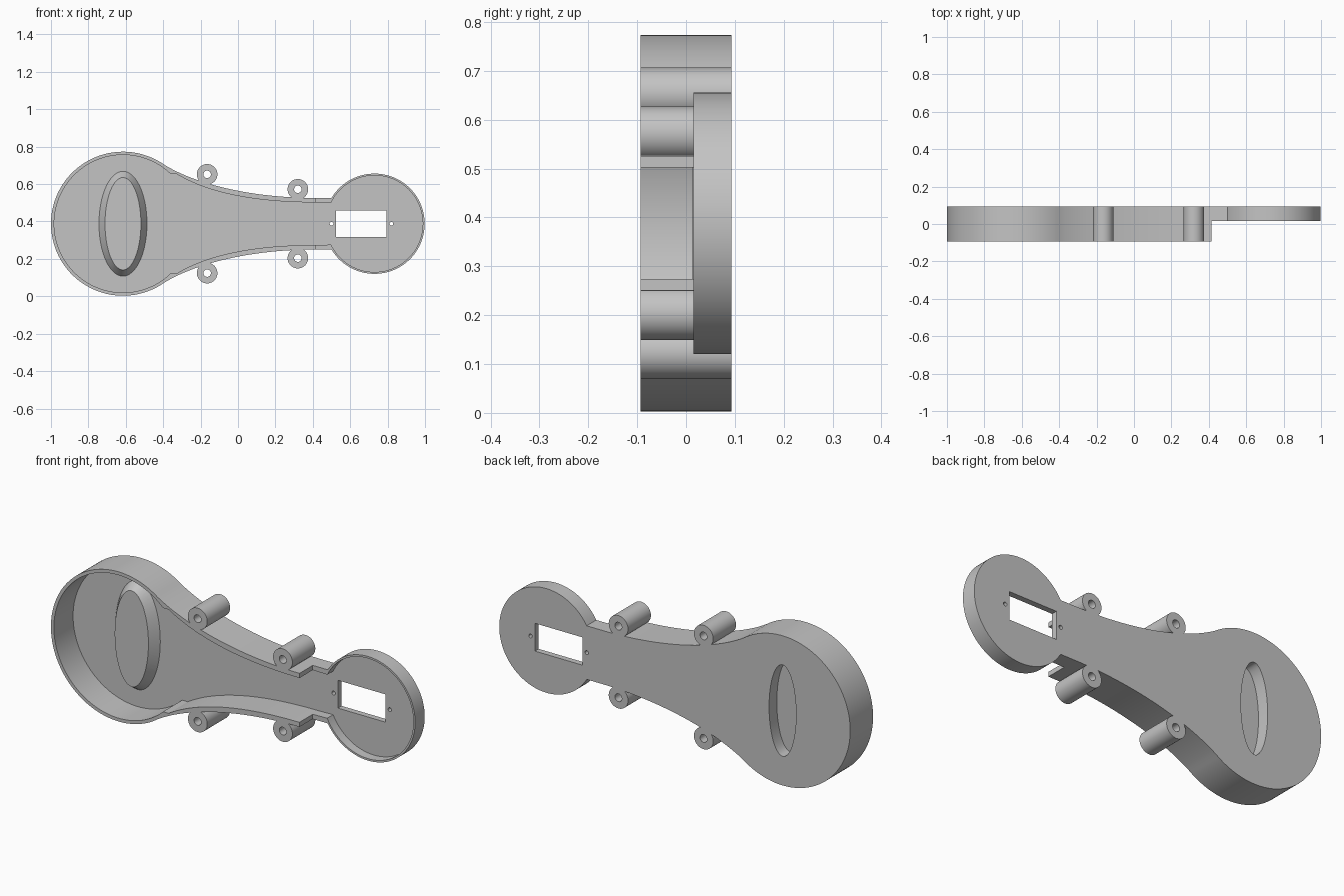
import bpy, bmesh
from math import cos, sin, pi, asin
from mathutils import Vector
from mathutils.geometry import interpolate_bezier

if "Cube" in bpy.data.objects:
    bpy.data.objects.remove(bpy.data.objects["Cube"])

grey = bpy.data.materials.new("plain grey")
grey.use_nodes = True
grey.diffuse_color = (0.55, 0.55, 0.55, 1)
grey.node_tree.nodes["Principled BSDF"].inputs["Base Color"].default_value = (0.55, 0.55, 0.55, 1)

MID = 0.388                       # height of the long axis
BACK, FRONT = 0.093, -0.093
STEP = 0.015                      # front of the thinner small end
FLOOR = 0.063                     # inner face of the back plate
BIG_X, SMALL_X = -0.615, 0.73


def loft(name, back, y_back, front, y_front):
    """Solid between two outlines in the xz plane."""
    bm = bmesh.new()
    a = [bm.verts.new((x, y_back, z)) for x, z in back]
    b = [bm.verts.new((x, y_front, z)) for x, z in front]
    bm.faces.new(a)
    bm.faces.new(b[::-1])
    for i in range(len(a)):
        j = (i + 1) % len(a)
        bm.faces.new((a[i], b[i], b[j], a[j]))
    bmesh.ops.recalc_face_normals(bm, faces=bm.faces)
    mesh = bpy.data.meshes.new(name)
    bm.to_mesh(mesh)
    bm.free()
    mesh.materials.append(grey)
    obj = bpy.data.objects.new(name, mesh)
    bpy.context.collection.objects.link(obj)
    return obj


def prism(name, outline, y0, y1):
    return loft(name, outline, y0, outline, y1)


def ellipse(x, z, a, b, n=64):
    return [(x + a * cos(2 * pi * i / n), z + b * sin(2 * pi * i / n)) for i in range(n)]


def rect(x0, x1, z0, z1):
    return [(x0, z0), (x1, z0), (x1, z1), (x0, z1)]


def arc(x, r, start, end, n=48):
    return [(x + r * cos(start + (end - start) * i / n),
             MID + r * sin(start + (end - start) * i / n)) for i in range(n + 1)]


def bezier(*pts):
    p, h1, h2, q = [Vector((x, z, 0)) for x, z in pts]
    return [(v.x, v.y) for v in interpolate_bezier(p, h1, h2, q, 32)]


def mirrored(upper):
    return upper + [(x, 2 * MID - z) for x, z in upper[-2:0:-1]]


def combine(obj, other, operation):
    mod = obj.modifiers.new(operation, "BOOLEAN")
    mod.operation, mod.solver, mod.object = operation, "EXACT", other
    bpy.context.view_layer.objects.active = obj
    bpy.ops.object.modifier_apply(modifier=mod.name)
    bpy.data.objects.remove(other)


def smooth(obj):
    bpy.ops.object.select_all(action="DESELECT")
    obj.select_set(True)
    bpy.context.view_layer.objects.active = obj
    bpy.ops.object.shade_smooth_by_angle(angle=0.5)


# Outer and inner outlines: big disc, curved neck, small disc
R, r = 0.385, 0.268
outer = mirrored(
    arc(BIG_X, R, pi, asin(0.325 / R))
    + bezier((-0.41, 0.713), (-0.22, 0.59), (0.1, 0.526), (0.41, 0.526))[1:]
    + arc(SMALL_X, r, pi - asin(0.138 / r), 0))
R, r = 0.368, 0.258
inner = mirrored(
    arc(BIG_X, R, pi, asin(0.267 / R))
    + bezier((-0.33, 0.655), (-0.16, 0.55), (0.1, 0.502), (0.41, 0.502))
    + arc(SMALL_X, r, pi - asin(0.112 / r), 0))

# Open-fronted shell, thinner at the small end
shell = prism("shell", outer, BACK, FRONT)
combine(shell, prism("step_cutter", rect(0.415, 1.2, -0.2, 1), STEP, -0.3), "DIFFERENCE")
combine(shell, prism("cavity_cutter", inner, FLOOR, -0.3), "DIFFERENCE")

# Oval tapered bump inside, hollowed from the back
bump = loft("bump", ellipse(BIG_X, MID, 0.133, 0.285), 0.07,
            ellipse(BIG_X, MID, 0.096, 0.247), 0.013)
combine(shell, bump, "UNION")
combine(shell, prism("pocket_cutter", ellipse(BIG_X, MID, 0.077, 0.235), 0.2, 0.03), "DIFFERENCE")

# Rectangular window and its two screw holes
combine(shell, prism("window_cutter", rect(0.525, 0.795, 0.317, 0.46), 0.2, -0.2), "DIFFERENCE")
for x in (0.5, 0.82):
    combine(shell, prism("screw_cutter", ellipse(x, MID, 0.01, 0.01, 16), 0.2, -0.2), "DIFFERENCE")
smooth(shell)

# Four screw bosses along the neck
for place, x, rise in (("right", -0.165, 0.264), ("left", 0.32, 0.184)):
    for level, side in (("upper", 1), ("lower", -1)):
        z = MID + side * rise
        boss = prism(f"{level}_{place}_boss", ellipse(x, z, 0.055, 0.055, 40), BACK, FRONT)
        combine(boss, prism("bore_cutter", ellipse(x, z, 0.02, 0.02, 24), 0.2, -0.2), "DIFFERENCE")
        smooth(boss)
